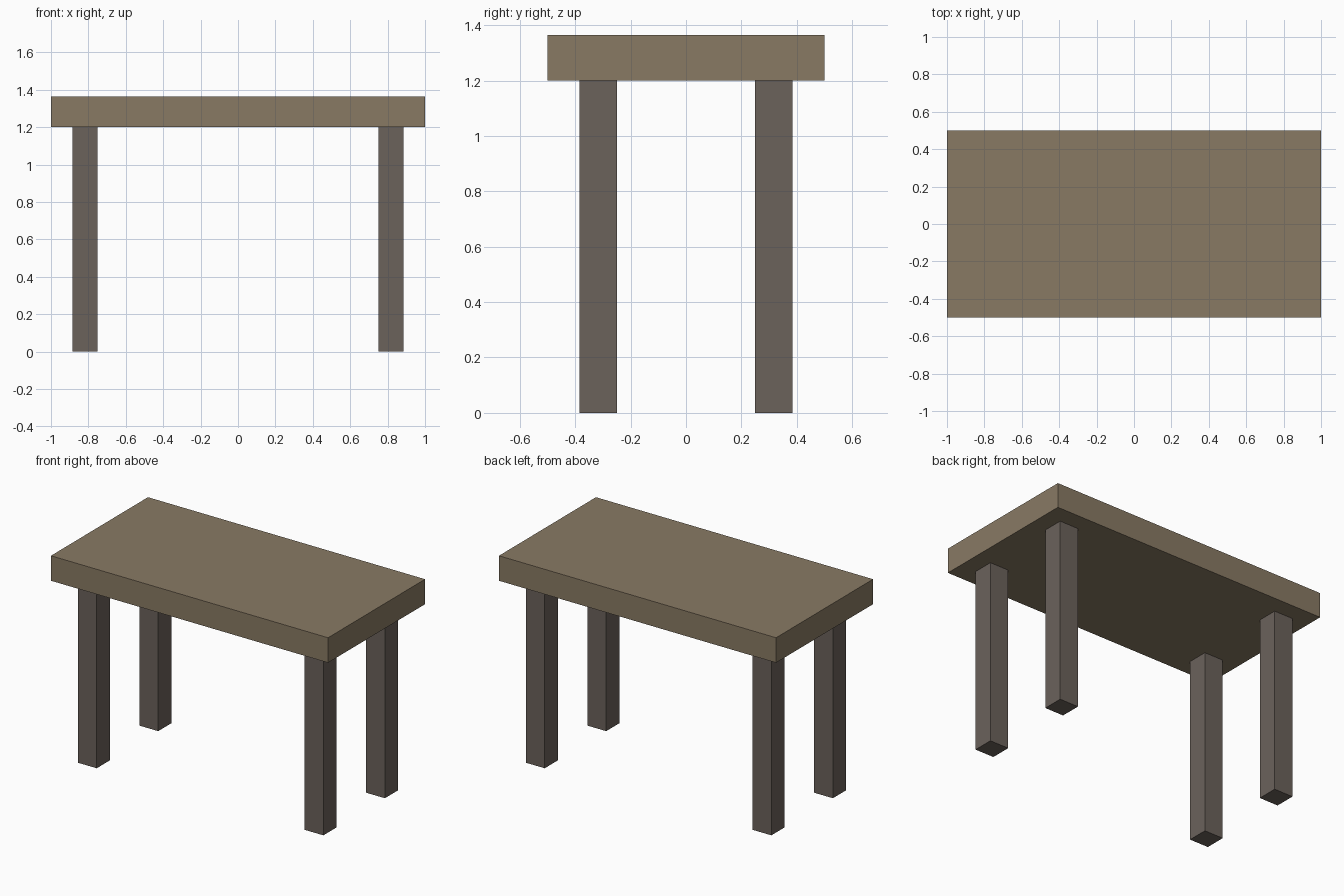
import bpy

if "Cube" in bpy.data.objects:
    bpy.data.objects.remove(bpy.data.objects["Cube"])

TOP_Z, UNDER_Z = 1.364, 1.201
LEG_WIDTH = 0.135
LEG_X, LEG_Y = 0.818, 0.317


def material(name, color):
    mat = bpy.data.materials.new(name)
    mat.diffuse_color = (*color, 1.0)
    mat.use_nodes = True
    mat.node_tree.nodes["Principled BSDF"].inputs["Base Color"].default_value = mat.diffuse_color
    return mat


def box(name, center, size, mat):
    bpy.ops.mesh.primitive_cube_add(size=1, location=center)
    obj = bpy.context.object
    obj.name = name
    obj.scale = size
    bpy.ops.object.transform_apply(location=False, rotation=False, scale=True)
    obj.data.materials.append(mat)
    return obj


top_wood = material("top_wood", (0.25, 0.195, 0.127))
leg_wood = material("leg_wood", (0.147, 0.122, 0.105))

# Thick slab top
box("table_top", (0, 0, (TOP_Z + UNDER_Z) / 2), (2, 1, TOP_Z - UNDER_Z), top_wood)

# Four square legs, set in from the corners
for side, sx in (("left", -1), ("right", 1)):
    for end, sy in (("front", -1), ("back", 1)):
        box(f"{end}_{side}_leg", (sx * LEG_X, sy * LEG_Y, UNDER_Z / 2),
            (LEG_WIDTH, LEG_WIDTH, UNDER_Z), leg_wood)
